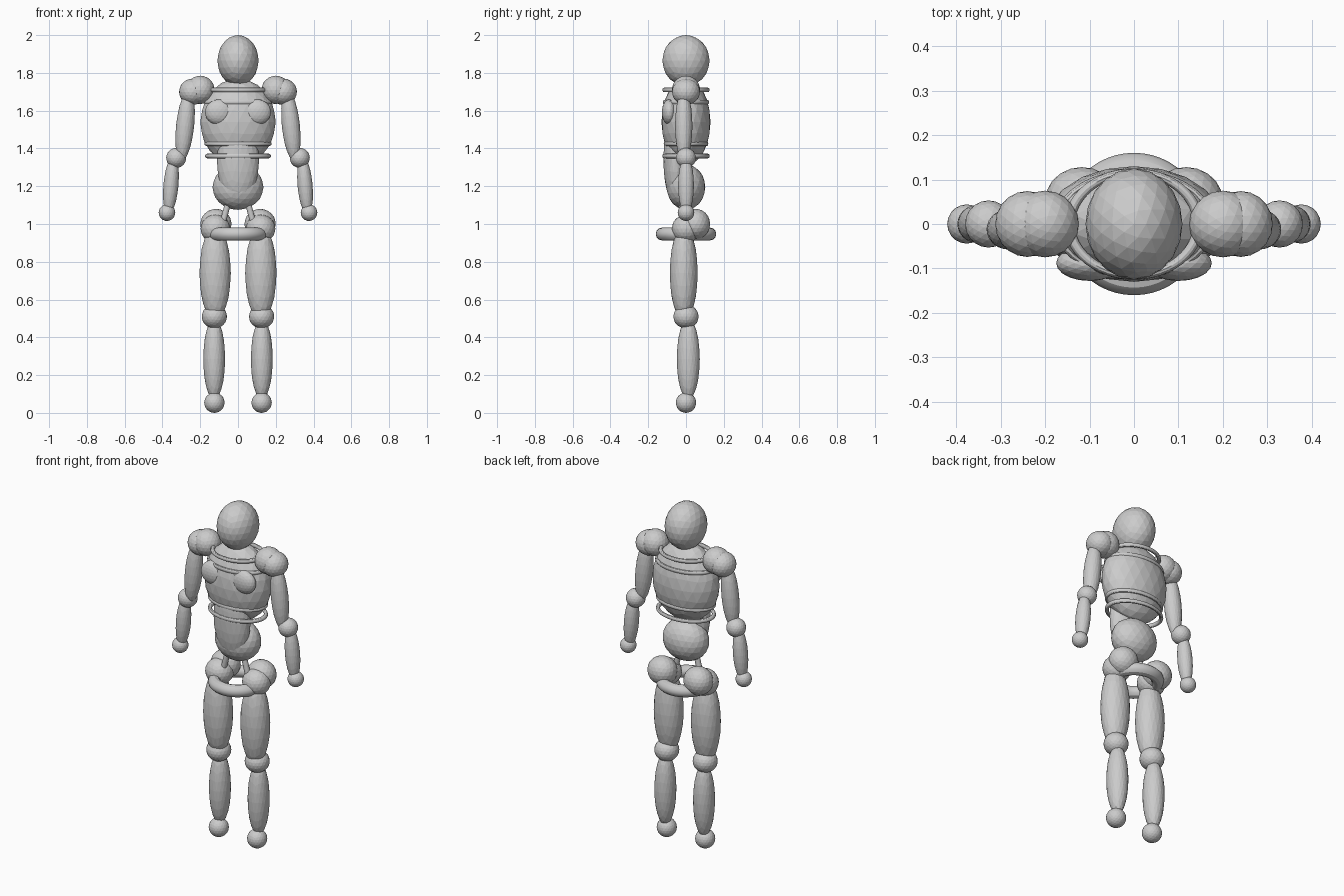
import bpy
from mathutils import Vector, Euler
from math import radians

if "Cube" in bpy.data.objects:
    bpy.data.objects.remove(bpy.data.objects["Cube"])


def blob(name, loc, size, rot=(0, 0, 0)):
    """Faceted ellipsoid with the given half sizes."""
    bpy.ops.mesh.primitive_ico_sphere_add(subdivisions=3, radius=1, location=loc)
    o = bpy.context.object
    o.name = name
    o.scale = size
    o.rotation_euler = [radians(a) for a in rot]
    return o


def pair(name, loc, size, rot=(0, 0, 0)):
    """Same ellipsoid on both sides of the body."""
    for side, s in (("left", 1), ("right", -1)):
        blob(f"{side}_{name}", (s * loc[0], loc[1], loc[2]), size,
             (rot[0], s * rot[1], s * rot[2]))


def ring(name, z, rx, ry, minor):
    """Horizontal oval ring; rx and ry are the outer half sizes."""
    bpy.ops.mesh.primitive_torus_add(major_segments=48, minor_segments=12,
                                     major_radius=rx - minor, minor_radius=minor,
                                     location=(0, 0, z))
    o = bpy.context.object
    o.name = name
    o.scale = (1, ry / rx, 1)
    bpy.ops.object.shade_smooth_by_angle()


def rod(name, a, b, r):
    """Thin cylinder between two points."""
    a, b = Vector(a), Vector(b)
    bpy.ops.mesh.primitive_cylinder_add(vertices=16, radius=r, depth=(b - a).length,
                                        location=(a + b) / 2)
    o = bpy.context.object
    o.name = name
    o.rotation_euler = (b - a).to_track_quat('Z', 'Y').to_euler()
    bpy.ops.object.shade_smooth_by_angle()


# Head and torso
blob("head", (0, 0, 1.865), (0.109, 0.125, 0.135))
blob("chest", (0, 0, 1.54), (0.2, 0.13, 0.23))
pair("chest_muscle", (0.1, -0.088, 1.592), (0.075, 0.04, 0.068))
blob("belly", (0, -0.055, 1.34), (0.112, 0.065, 0.235))
blob("pelvis", (0, 0, 1.195), (0.135, 0.102, 0.12))

# Rings around the ribcage and hips
ring("collar_ring", 1.71, 0.157, 0.125, 0.012)
ring("upper_rib_ring", 1.645, 0.182, 0.122, 0.012)
ring("lower_rib_ring", 1.425, 0.178, 0.118, 0.012)
ring("waist_ring", 1.36, 0.175, 0.125, 0.012)
ring("hip_ring", 0.947, 0.16, 0.16, 0.034)

# Arms
pair("shoulder_joint", (0.2, 0, 1.71), (0.076, 0.075, 0.075))
pair("shoulder_cap", (0.24, 0, 1.7), (0.072, 0.074, 0.07))
pair("upper_arm", (0.28, -0.012, 1.52), (0.048, 0.046, 0.19), (0, -6, 0))
pair("elbow", (0.327, 0, 1.35), (0.053, 0.053, 0.053))
pair("forearm", (0.355, 0, 1.205), (0.04, 0.042, 0.155), (0, -5, 0))
pair("hand", (0.376, 0, 1.06), (0.044, 0.044, 0.044))

# Hips
pair("hip_joint", (0.12, 0, 0.975), (0.078, 0.075, 0.075))
pair("buttock", (0.117, 0.052, 1.0), (0.083, 0.076, 0.08))
for side, s in (("left", 1), ("right", -1)):
    rod(f"{side}_hip_strut", (s * 0.045, -0.02, 1.14), (s * 0.085, -0.02, 0.99), 0.016)

# Legs
pair("thigh", (0.121, -0.012, 0.74), (0.083, 0.074, 0.25))
pair("knee", (0.125, 0, 0.51), (0.067, 0.067, 0.063))
pair("shin", (0.126, 0.012, 0.285), (0.058, 0.061, 0.215))
pair("ankle", (0.125, 0, 0.054), (0.054, 0.054, 0.054))
